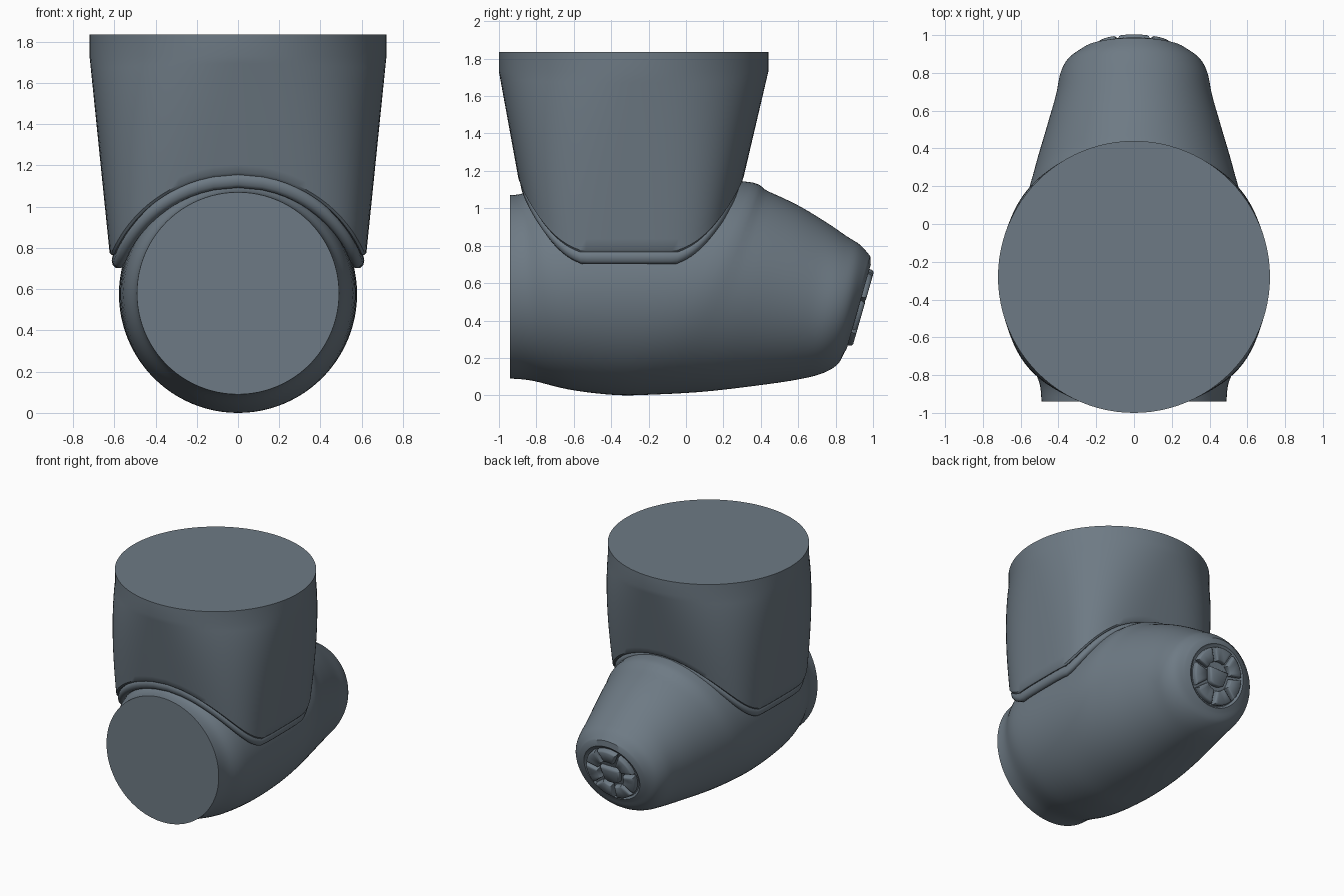
import bpy, bmesh, math
from mathutils import Vector

if "Cube" in bpy.data.objects:
    bpy.data.objects.remove(bpy.data.objects["Cube"])

mat = bpy.data.materials.new("slate grey")
mat.diffuse_color = (0.155, 0.195, 0.232, 1)
mat.use_nodes = True
mat.node_tree.nodes["Principled BSDF"].inputs["Base Color"].default_value = mat.diffuse_color
N = 96


def finish(name, bm, angle=35):
    bmesh.ops.recalc_face_normals(bm, faces=bm.faces)
    me = bpy.data.meshes.new(name)
    bm.to_mesh(me)
    bm.free()
    me.materials.append(mat)
    ob = bpy.data.objects.new(name, me)
    bpy.context.collection.objects.link(ob)
    bpy.ops.object.select_all(action='DESELECT')
    ob.select_set(True)
    bpy.context.view_layer.objects.active = ob
    bpy.ops.object.shade_smooth_by_angle(angle=math.radians(angle))
    return ob


def loft(name, rings, cap=True, closed=False, angle=35):
    bm = bmesh.new()
    vs = [[bm.verts.new(p) for p in r] for r in rings]
    pairs = list(zip(vs, vs[1:])) + ([(vs[-1], vs[0])] if closed else [])
    for a, b in pairs:
        for i in range(len(a)):
            j = (i + 1) % len(a)
            bm.faces.new((a[i], a[j], b[j], b[i]))
    if cap:
        bm.faces.new(vs[0])
        bm.faces.new(vs[-1])
    return finish(name, bm, angle)


def spline(rows, steps):
    # Catmull-Rom through the rows of section values
    out = []
    for i in range(len(rows) - 1):
        p0, p1 = rows[max(i - 1, 0)], rows[i]
        p2, p3 = rows[i + 1], rows[min(i + 2, len(rows) - 1)]
        for s in range(steps):
            t = s / steps
            out.append([0.5 * (2 * b + (c - a) * t + (2 * a - 5 * b + 4 * c - d) * t * t
                               + (3 * b - a - 3 * c + d) * t ** 3)
                        for a, b, c, d in zip(p0, p1, p2, p3)])
    return out + [list(rows[-1])]


# Horizontal body: bottom y, bottom z, top y, top z, half width
sections = [
    (-.94, .09, -.94, 1.07, .49), (-.82, .078, -.87, 1.08, .50),
    (-.62, .03, -.74, 1.13, .555), (-.38, .002, -.3, 1.15, .574),
    (-.18, .004, .3, 1.145, .573), (.1, .02, .44, 1.09, .53),
    (.4, .055, .6, 1.015, .465), (.6, .085, .75, .925, .415),
    (.73, .118, .86, .85, .39), (.81, .165, .93, .805, .35),
    (.845, .225, .985, .745, .28)]
rows = spline(sections, 5) + [(.86, .25, .988, .70, .24), (.85, .265, .97, .685, .222)]


def tilted_ring(by, bz, ty, tz, w):
    pts = []
    for i in range(N):
        a = 2 * math.pi * i / N
        k = 0.5 + 0.5 * math.sin(a)
        pts.append((w * math.cos(a), by + (ty - by) * k, bz + (tz - bz) * k))
    return pts


loft("body", [tilted_ring(*r) for r in rows])


# Collar: round at the top, squarer and narrower towards the saddle-shaped lower edge
def collar_point(a, z, s=1.0, dz=0.0):
    t = min(max((1.73 - z) / 0.96, 0), 1)
    hx, hy, cy, n = .72 - .098 * t, .72 - .2 * t, -.28 - .025 * t, 2 + 2 * t
    c, d = math.cos(a), math.sin(a)
    x = hx * math.copysign(abs(c) ** (2 / n), c)
    y = hy * math.copysign(abs(d) ** (2 / n), d)
    return Vector((x * s, cy + y * s, z + dz))


def edge_height(a):
    z = 1.0
    for _ in range(30):
        x = collar_point(a, z).x
        z = 0.5 * z + 0.5 * max(.765, .53 + .625 * math.sqrt(max(0, 1 - (x / .66) ** 2)))
    return z


angles = [2 * math.pi * i / N for i in range(N)]
edge = [edge_height(a) for a in angles]
rings = [[collar_point(a, e, .93, .02) for a, e in zip(angles, edge)],
         [collar_point(a, e, .985) for a, e in zip(angles, edge)]]
for k in range(17):
    f = k / 16
    rings.append([collar_point(a, e + .012 + (1.73 - e - .012) * f) for a, e in zip(angles, edge)])
rings.append([collar_point(a, 1.835) for a in angles])
loft("collar", rings)

# Rounded lip between collar and body
lip = []
for k in range(10):
    b = 2 * math.pi * k / 10
    lip.append([collar_point(a, e, .94 + .045 * math.cos(b), -.025 + .04 * math.sin(b))
                for a, e in zip(angles, edge)])
loft("collar_lip", lip, cap=False, closed=True, angle=60)

# Raised pads on the tilted nose face
origin = Vector((0, .91, .475))
up = Vector((0, .275, .961))
out = Vector((0, .961, -.275))


def pad(name, outline, height=.04):
    mid = sum((Vector(p) for p in outline), Vector((0, 0))) / len(outline)
    layers = []
    for s, h in ((1, -.02), (1, height * .55), (.93, height * .85), (.8, height)):
        layer = []
        for p in outline:
            q = mid + (Vector(p) - mid) * s
            layer.append(origin + Vector((q.x, 0, 0)) + up * q.y + out * h)
        layers.append(layer)
    loft(name, layers, angle=50)


pad("centre_pad", [(-.085, .05), (.085, .05), (.065, -.055), (.03, -.075),
                   (-.03, -.075), (-.065, -.055)])
for i in range(7):
    mid = math.pi / 2 + 2 * math.pi * i / 7
    half = math.pi / 7
    arc = [mid + (half - .045) * (k / 4 - 1) for k in range(9)]
    inner = [mid + (half - .1) * (1 - k / 4) for k in range(9)]
    pad("outer_pad", [(.212 * math.cos(a), .212 * math.sin(a)) for a in arc]
        + [(.108 * math.cos(a), .108 * math.sin(a)) for a in inner])
